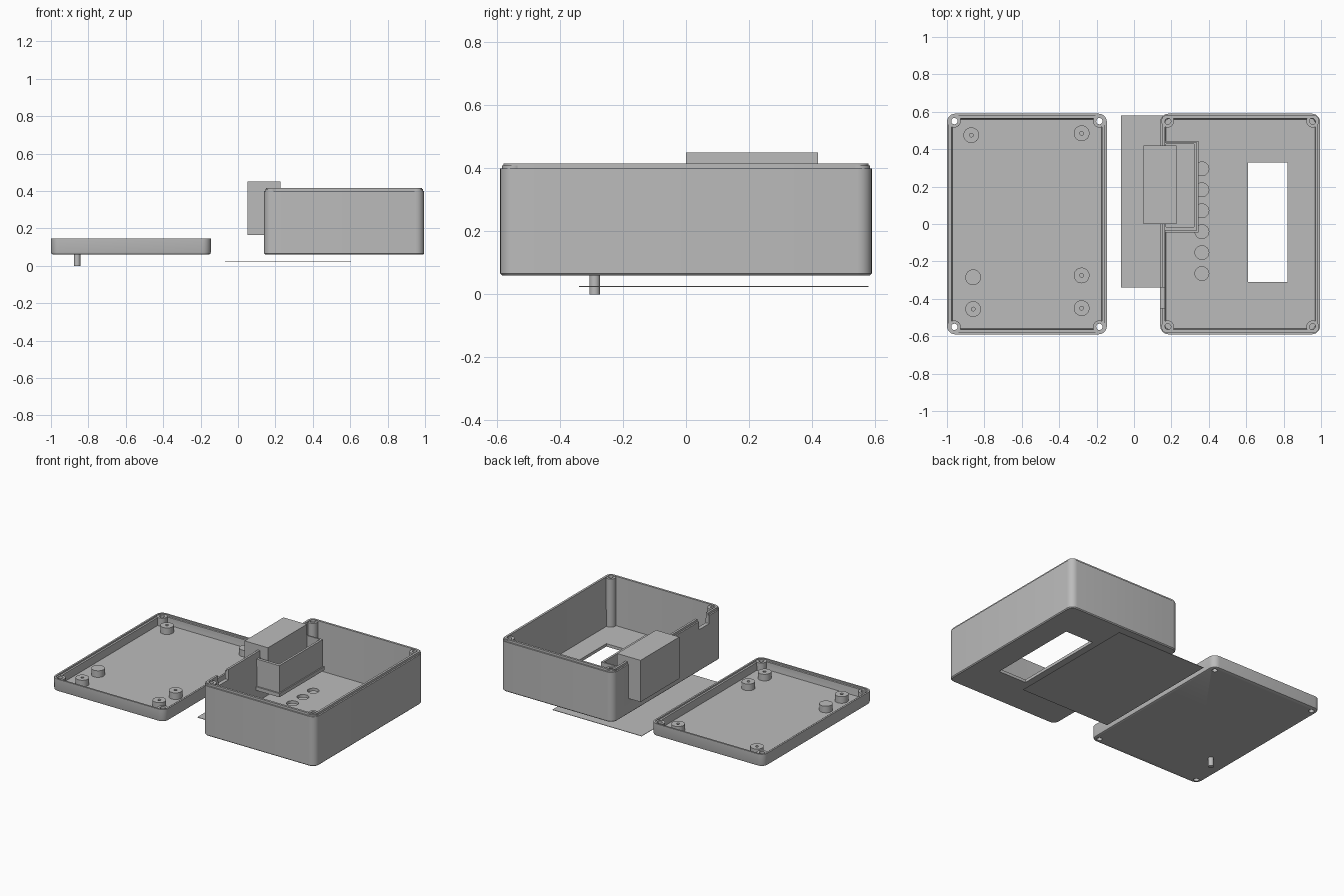
import bpy, bmesh, math

if "Cube" in bpy.data.objects:
    bpy.data.objects.remove(bpy.data.objects["Cube"])

grey = bpy.data.materials.new("plain grey")
grey.diffuse_color = (0.5, 0.5, 0.5, 1)
grey.use_nodes = True
grey.node_tree.nodes["Principled BSDF"].inputs["Base Color"].default_value = grey.diffuse_color


def finish(bm, name):
    bmesh.ops.recalc_face_normals(bm, faces=bm.faces)
    me = bpy.data.meshes.new(name)
    bm.to_mesh(me)
    bm.free()
    me.materials.append(grey)
    ob = bpy.data.objects.new(name, me)
    bpy.context.collection.objects.link(ob)
    return ob


def loft(name, loops, closed=False):
    """Skin a stack of equal-length loops; cap the ends or join them."""
    bm = bmesh.new()
    rings = [[bm.verts.new(p) for p in loop] for loop in loops]
    n = len(rings[0])
    pairs = list(zip(rings, rings[1:])) + ([(rings[-1], rings[0])] if closed else [])
    for a, b in pairs:
        for i in range(n):
            j = (i + 1) % n
            bm.faces.new((a[i], a[j], b[j], b[i]))
    if not closed:
        bm.faces.new(rings[0])
        bm.faces.new(rings[-1])
    return finish(bm, name)


def circle(x, y, r, z, n=24):
    return [(x + r * math.cos(2 * math.pi * i / n), y + r * math.sin(2 * math.pi * i / n), z)
            for i in range(n)]


def rect(x0, x1, y0, y1, z):
    return [(x0, y0, z), (x1, y0, z), (x1, y1, z), (x0, y1, z)]


def rounded(x0, x1, y0, y1, inset, z, r=0.045, n=6):
    x0, x1, y0, y1 = x0 + inset, x1 - inset, y0 + inset, y1 - inset
    r = max(r - inset, 0.01)
    pts = []
    for k, (cx, cy) in enumerate([(x1 - r, y1 - r), (x0 + r, y1 - r),
                                  (x0 + r, y0 + r), (x1 - r, y0 + r)]):
        for i in range(n + 1):
            a = math.pi / 2 * (k + i / n)
            pts.append((cx + r * math.cos(a), cy + r * math.sin(a), z))
    return pts


def block(name, x0, x1, y0, y1, z0, z1):
    return loft(name, [rect(x0, x1, y0, y1, z0), rect(x0, x1, y0, y1, z1)])


def rod(name, x, y, r, z0, z1):
    return loft(name, [circle(x, y, r, z0), circle(x, y, r, z1)])


def tube(name, x, y, r, hole, z0, z1):
    return loft(name, [circle(x, y, r, z0), circle(x, y, r, z1),
                       circle(x, y, hole, z1), circle(x, y, hole, z0)], closed=True)


def cut(ob, cutters):
    bpy.context.view_layer.objects.active = ob
    for c in cutters:
        c.hide_render = True
        m = ob.modifiers.new("cut", 'BOOLEAN')
        m.operation, m.solver, m.object = 'DIFFERENCE', 'EXACT', c
        bpy.ops.object.modifier_apply(modifier=m.name)
        bpy.data.objects.remove(c)


LID = (-1.0, -0.145, -0.59, 0.59)
BOX = (0.14, 0.995, -0.59, 0.59)


def corners(b, d=0.04):
    return [(x, y) for x in (b[0] + d, b[1] - d) for y in (b[2] + d, b[3] - d)]


# lid: shallow tray with stepped rim
lid = loft("lid", [rounded(*LID, i, z) for i, z in
                   [(0.012, 0.06), (0.003, 0.064), (0, 0.074), (0, 0.145), (0.012, 0.145),
                    (0.012, 0.135), (0.025, 0.135), (0.03, 0.085)]])
cut(lid, [rod("screw_cutter", x, y, 0.017, 0.0, 0.2) for x, y in corners(LID)])
for x, y in corners(LID):
    tube("lid_corner_boss", x, y, 0.034, 0.017, 0.075, 0.14)

# lid standoffs, one solid with a peg below
for x, y in [(-0.87, 0.475), (-0.28, 0.485), (-0.28, -0.275), (-0.86, -0.455), (-0.28, -0.45)]:
    tube("standoff", x, y, 0.042, 0.01, 0.08, 0.13)
rod("solid_standoff", -0.86, -0.285, 0.042, 0.08, 0.13)
rod("peg", -0.86, -0.29, 0.017, 0.0, 0.07)

# deep box with raised lip, window, round holes and wall notches
box = loft("box", [rounded(*BOX, i, z) for i, z in
                   [(0.006, 0.06), (0, 0.066), (0, 0.40), (0.01, 0.40), (0.01, 0.415),
                    (0.025, 0.415), (0.03, 0.08)]])
cutters = [block("window_cutter", 0.61, 0.82, -0.31, 0.33, 0.0, 0.2),
           block("slot_cutter", 0.1, 0.2, 0.0, 0.42, 0.165, 0.5),
           block("notch_cutter", 0.1, 0.2, -0.45, -0.34, 0.345, 0.5)]
cutters += [rod("hole_cutter", 0.363, 0.295 - 0.112 * i, 0.037, 0.03, 0.2) for i in range(6)]
cut(box, cutters)
for x, y in corners(BOX):
    loft("box_corner_column", [circle(x, y, 0.034, 0.07), circle(x, y, 0.034, 0.41),
                               circle(x, y, 0.017, 0.41), circle(x, y, 0.017, 0.2)])

# socket block in the wall and the open cradle holding it
block("socket_block", 0.05, 0.227, 0.0, 0.42, 0.165, 0.45)
loft("cradle", [rect(0.155, 0.345, -0.045, 0.445, 0.16), rect(0.155, 0.345, -0.045, 0.445, 0.185),
                rect(0.155, 0.337, -0.035, 0.437, 0.185), rect(0.155, 0.337, -0.035, 0.437, 0.37),
                rect(0.17, 0.322, -0.015, 0.427, 0.37), rect(0.17, 0.322, -0.015, 0.427, 0.185)])

# thin sheet under the box
block("thin_sheet", -0.07, 0.605, -0.34, 0.58, 0.023, 0.026)

bpy.ops.object.select_all(action='SELECT')
bpy.context.view_layer.objects.active = box
bpy.ops.object.shade_smooth_by_angle(angle=math.radians(35))
